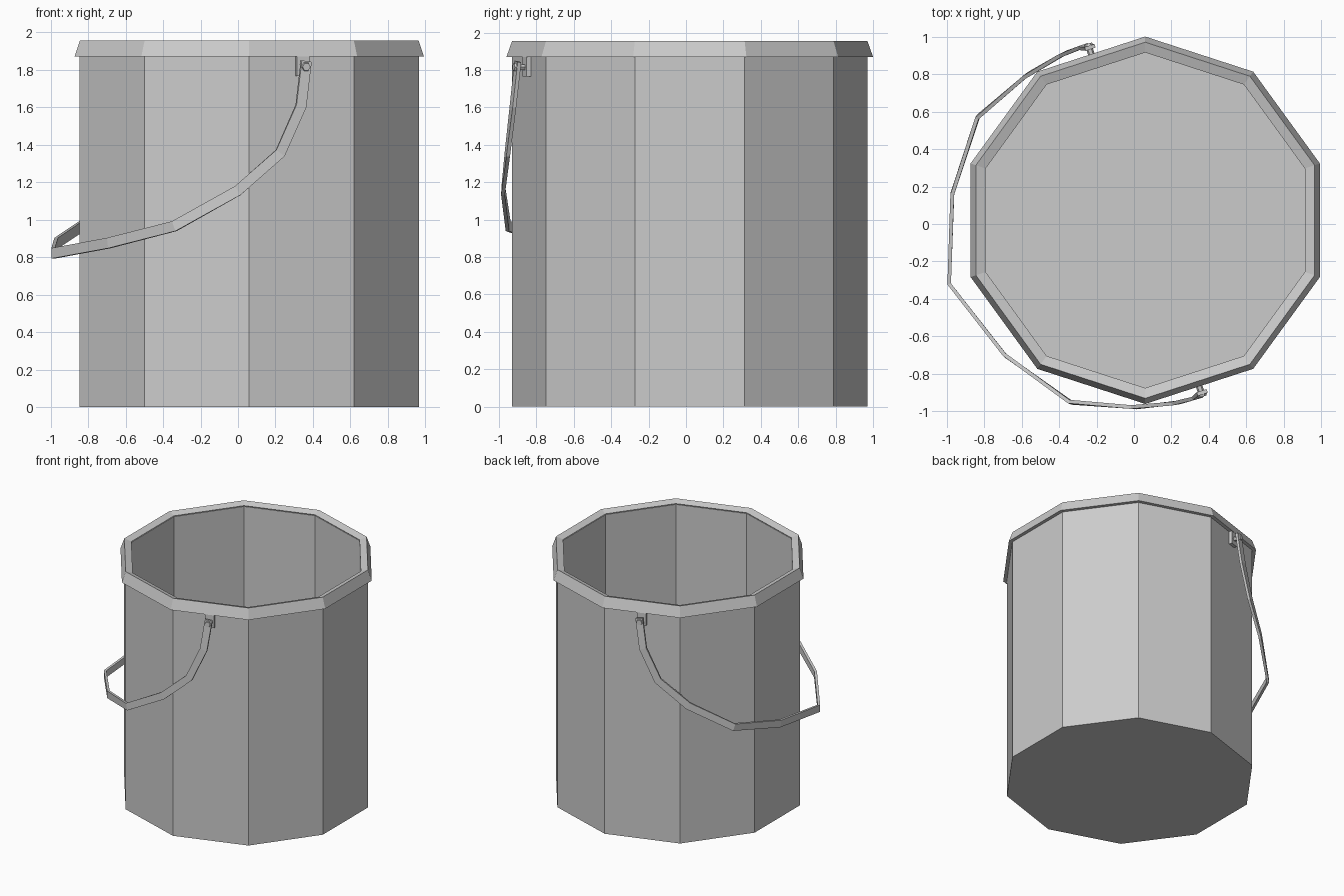
import bpy, bmesh
from math import cos, sin, pi, radians
from mathutils import Vector

if "Cube" in bpy.data.objects:
    bpy.data.objects.remove(bpy.data.objects["Cube"])

CENTRE = Vector((0.06, 0.02, 0))
SIDES = 10
A = Vector((cos(radians(-72)), sin(radians(-72)), 0))    # pivot axis of the handle
W = Vector((-cos(radians(18)), -sin(radians(18)), 0))    # way the handle hangs
UP = Vector((0, 0, 1))
PIVOT_Z = 1.815


def place(u, v, z):
    return CENTRE + A * u + W * v + UP * z


def finish(bm, name):
    bmesh.ops.recalc_face_normals(bm, faces=bm.faces)
    mesh = bpy.data.meshes.new(name)
    bm.to_mesh(mesh)
    bm.free()
    obj = bpy.data.objects.new(name, mesh)
    bpy.context.collection.objects.link(obj)
    return obj


def bridge(bm, rings, closed):
    pairs = list(zip(rings, rings[1:]))
    if closed:
        pairs.append((rings[-1], rings[0]))
    for a, b in pairs:
        n = len(a)
        for i in range(n):
            j = (i + 1) % n
            bm.faces.new((a[i], a[j], b[j], b[i]))
    if not closed:
        bm.faces.new(rings[0])
        bm.faces.new(rings[-1])


def lathe(name, profile, closed):
    bm = bmesh.new()
    rings = []
    for r, z in profile:
        angles = [pi / 2 + 2 * pi * i / SIDES for i in range(SIDES)]
        rings.append([bm.verts.new(CENTRE + Vector((r * cos(t), r * sin(t), z)))
                      for t in angles])
    bridge(bm, rings, closed)
    return finish(bm, name)


# Hollow ten-sided bucket and its flared rim
lathe("bucket_body", [(0.951, 0), (0.951, 1.93), (0.895, 1.93), (0.895, 0.05)], False)
lathe("bucket_rim", [(0.951, 1.87), (0.98, 1.87), (0.95, 1.955), (0.895, 1.937)], True)

# Hanging handle: flat strip swept along a curved path (u, v, drop), mirrored in u
half = [(0.968, -0.005, -0.03), (0.984, 0.03, 0.21), (0.978, 0.144, 0.46),
        (0.93, 0.366, 0.66), (0.80, 0.68, 0.85), (0.453, 0.935, 0.94)]
path = half + [(0, 1.10, 0.995)] + [(-u, v, d) for u, v, d in reversed(half)]
points = [place(u, v, PIVOT_Z - d) for u, v, d in path]
bm = bmesh.new()
rings = []
for i, p in enumerate(points):
    tangent = (points[min(i + 1, len(points) - 1)] - points[max(i - 1, 0)]).normalized()
    out = p - CENTRE
    out.z = 0
    side = out.cross(tangent).normalized()
    out = tangent.cross(side).normalized()
    rings.append([bm.verts.new(p + side * 0.028 * s + out * 0.01 * o)
                  for s, o in ((-1, -1), (1, -1), (1, 1), (-1, 1))])
bridge(bm, rings, False)
finish(bm, "handle")

# Mounting plate and hexagonal pin on both sides
for label, s in (("front", 1), ("back", -1)):
    bm = bmesh.new()
    rings = [[bm.verts.new(place(s * u, v, z)) for v, z in
              ((-0.035, 1.765), (0.035, 1.765), (0.035, 1.872), (-0.035, 1.872))]
             for u in (0.89, 0.93)]
    bridge(bm, rings, False)
    finish(bm, label + "_handle_plate")

    bm = bmesh.new()
    rings = [[bm.verts.new(place(s * u, r * cos(k * pi / 3), PIVOT_Z + r * sin(k * pi / 3)))
              for k in range(6)]
             for u, r in ((0.92, 0.018), (0.978, 0.018), (0.978, 0.026), (0.99, 0.022))]
    bridge(bm, rings, False)
    finish(bm, label + "_handle_pin")
